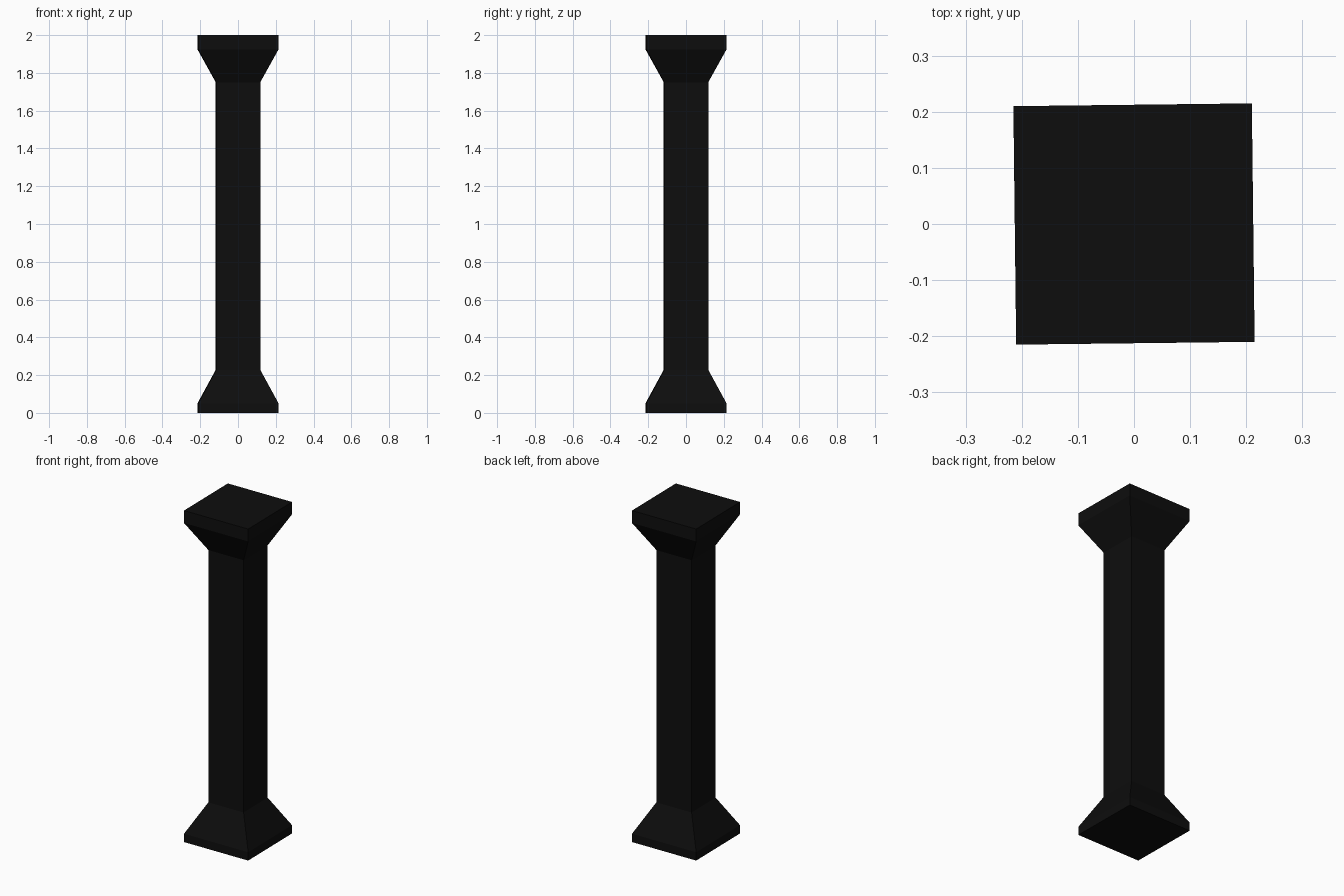
import bpy, bmesh, math

if "Cube" in bpy.data.objects:
    bpy.data.objects.remove(bpy.data.objects["Cube"])

# Near-black stone
mat = bpy.data.materials.new("near_black")
mat.diffuse_color = (0.004, 0.004, 0.004, 1)
mat.use_nodes = True
mat.node_tree.nodes["Principled BSDF"].inputs["Base Color"].default_value = mat.diffuse_color

# Square column: (half width, height) profile from base to capital
profile = [(0.2125, 0.0), (0.2125, 0.05), (0.1165, 0.228),
           (0.1165, 1.75), (0.2125, 1.925), (0.2125, 2.0)]
TWIST = math.radians(0.67)  # the column stands very slightly turned

bm = bmesh.new()
rings = []
for half, z in profile:
    r = half * math.sqrt(2)
    angles = [math.pi / 4 + TWIST + i * math.pi / 2 for i in range(4)]
    rings.append([bm.verts.new((r * math.cos(a), r * math.sin(a), z)) for a in angles])

# Side walls between neighbouring rings
for low, high in zip(rings, rings[1:]):
    for i in range(4):
        j = (i + 1) % 4
        bm.faces.new((low[i], low[j], high[j], high[i]))

# Underside and top
bm.faces.new(rings[0][::-1])
bm.faces.new(rings[-1])

mesh = bpy.data.meshes.new("column")
bm.to_mesh(mesh)
bm.free()
mesh.materials.append(mat)
bpy.context.collection.objects.link(bpy.data.objects.new("column", mesh))
